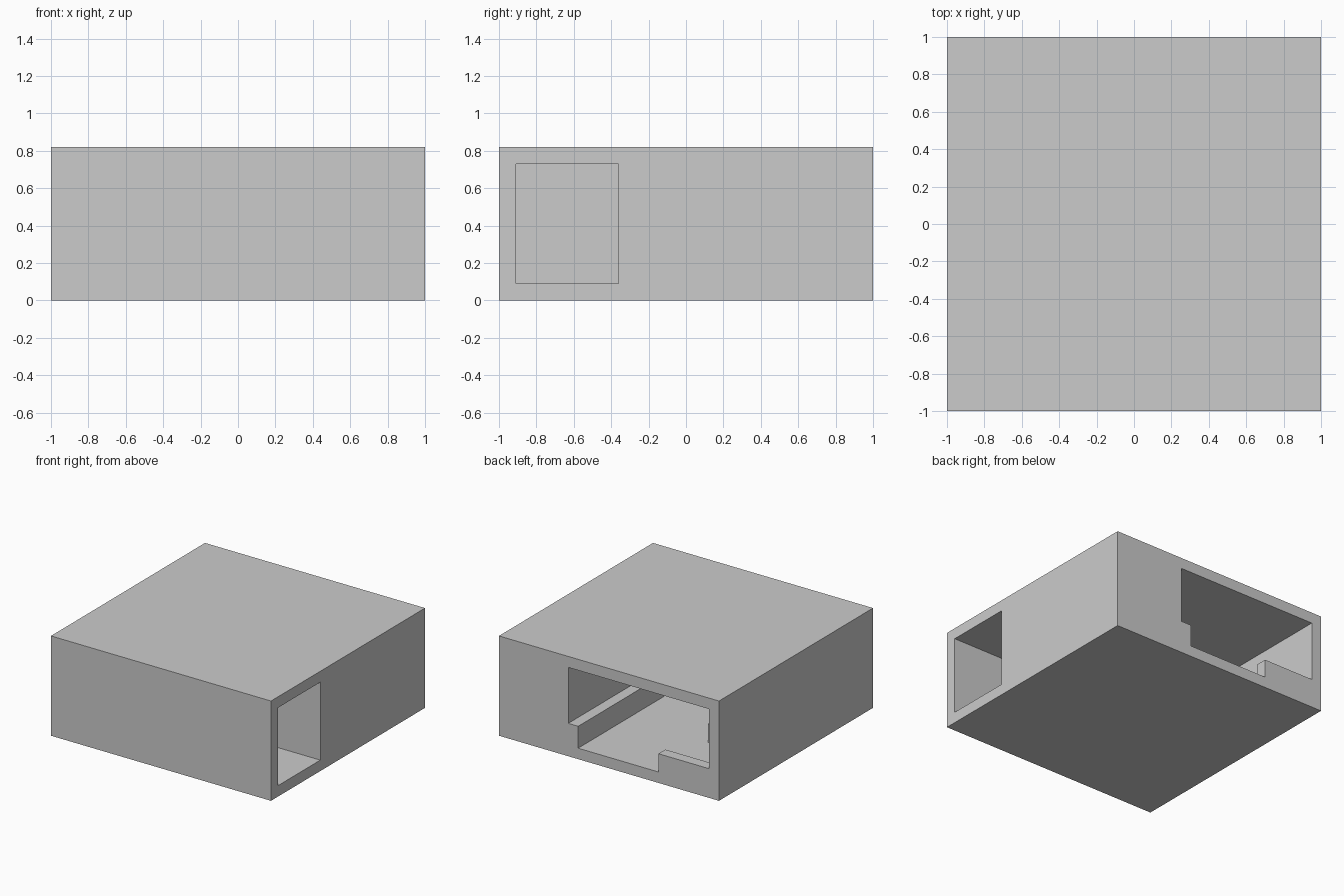
import bpy
import bmesh
import math

cube = bpy.data.objects.get("Cube")
if cube:
    bpy.data.objects.remove(cube, do_unlink=True)

HEIGHT = 0.82
WALL = 0.09           # shell thickness
IN = 1 - WALL         # inner wall position
CEIL = HEIGHT - WALL
SPLIT = -0.36         # where the side passage meets the main room

grey = bpy.data.materials.new("plain grey")
grey.use_nodes = True
grey.diffuse_color = (0.6, 0.6, 0.6, 1)
grey.node_tree.nodes["Principled BSDF"].inputs["Base Color"].default_value = (0.6, 0.6, 0.6, 1)


def prism(name, profile, y0, y1):
    """Extrude an (x, z) profile along y."""
    bm = bmesh.new()
    face = bm.faces.new([bm.verts.new((x, y0, z)) for x, z in profile])
    ext = bmesh.ops.extrude_face_region(bm, geom=[face])
    moved = [v for v in ext["geom"] if isinstance(v, bmesh.types.BMVert)]
    bmesh.ops.translate(bm, verts=moved, vec=(0, y1 - y0, 0))
    bmesh.ops.recalc_face_normals(bm, faces=bm.faces)
    mesh = bpy.data.meshes.new(name)
    bm.to_mesh(mesh)
    bm.free()
    mesh.materials.append(grey)
    obj = bpy.data.objects.new(name, mesh)
    bpy.context.collection.objects.link(obj)
    return obj


def rect(x0, x1, z0, z1):
    return [(x0, z0), (x1, z0), (x1, z1), (x0, z1)]


# Outer casing
casing = prism("casing", rect(-1, 1, 0, HEIGHT), -1, 1)

# Stepped room section: raised ledge on one side, raised sill on the other
room_profile = [(-IN, 0.24), (-0.45, 0.24), (-0.45, WALL), (0.28, WALL),
                (0.28, 0.27), (0.37, 0.27), (0.37, CEIL), (-IN, CEIL)]

cutters = [
    # Side passage, open on the left
    prism("passage_cutter", rect(-IN, 1.1, WALL, CEIL), -IN, SPLIT),
    # Main room, open at the back
    prism("room_cutter", room_profile, SPLIT - 0.05, 1.1),
    # Pit behind the sill
    prism("pit_cutter", rect(-IN, -0.4, WALL, 0.35), 0.36, IN),
]

for cutter in cutters:
    cutter.hide_render = True
    mod = casing.modifiers.new(cutter.name, "BOOLEAN")
    mod.operation = "DIFFERENCE"
    mod.solver = "EXACT"
    mod.object = cutter

# Bake the cuts, then remove the helpers
bpy.context.view_layer.update()
graph = bpy.context.evaluated_depsgraph_get()
baked = bpy.data.meshes.new_from_object(casing.evaluated_get(graph))
casing.modifiers.clear()
casing.data = baked
for cutter in cutters:
    bpy.data.objects.remove(cutter, do_unlink=True)

# Merge flat neighbouring faces
bm = bmesh.new()
bm.from_mesh(baked)
bmesh.ops.remove_doubles(bm, verts=bm.verts, dist=0.0001)
bmesh.ops.dissolve_limit(bm, angle_limit=math.radians(1), verts=bm.verts, edges=bm.edges)
bm.to_mesh(baked)
bm.free()
baked.materials.clear()
baked.materials.append(grey)
